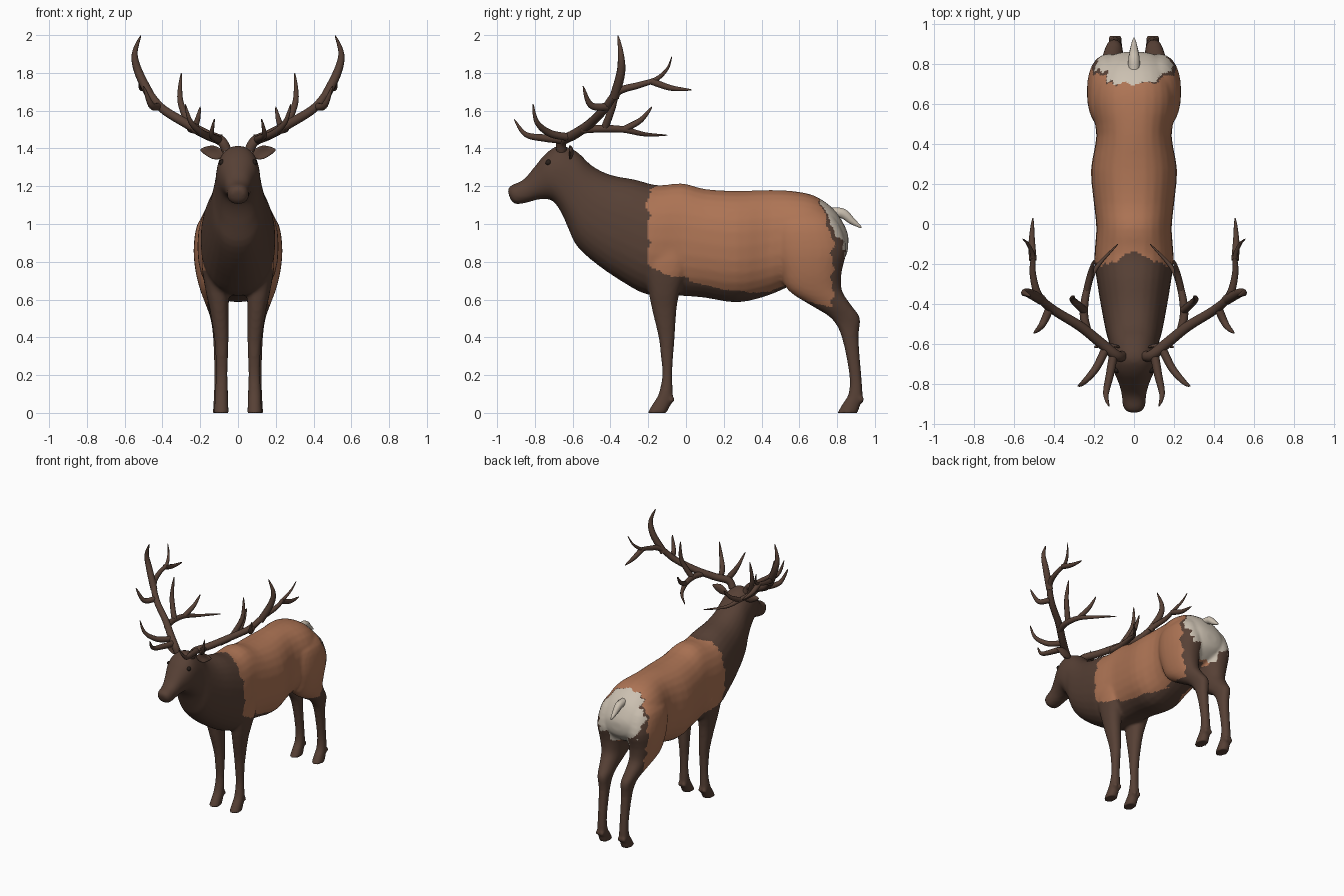
import bpy, bmesh, math
from mathutils import Vector

old = bpy.data.objects.get("Cube")
if old:
    bpy.data.objects.remove(old, do_unlink=True)


def material(name, rgb):
    mat = bpy.data.materials.new(name)
    mat.use_nodes = True
    mat.diffuse_color = (*rgb, 1)
    mat.node_tree.nodes["Principled BSDF"].inputs["Base Color"].default_value = (*rgb, 1)
    return mat


DARK = material("dark_brown_fur", (.095, .052, .036))
TAN = material("tan_fur", (.42, .175, .09))
CREAM = material("cream_fur", (.6, .53, .44))
EYE = material("black_eye", (.02, .013, .01))


def add_object(name, mesh, *mats):
    mesh.name = name
    mesh.materials.clear()
    for mat in mats:
        mesh.materials.append(mat)
    mesh.shade_smooth()
    obj = bpy.data.objects.new(name, mesh)
    bpy.context.collection.objects.link(obj)
    return obj


def smooth_rows(rows, steps):
    """Catmull-Rom interpolation through rows of numbers."""
    rows = [Vector(r) for r in rows]
    out = []
    for i in range(len(rows) - 1):
        a, b, c = rows[max(i - 1, 0)], rows[i], rows[i + 1]
        d = rows[min(i + 2, len(rows) - 1)]
        for k in range(steps):
            t = k / steps
            out.append((2 * b + (c - a) * t + (2 * a - 5 * b + 4 * c - d) * t ** 2
                        + (3 * b - a - 3 * c + d) * t ** 3) / 2)
    return out + [rows[-1]]


def loft(bm, rings, sides=28):
    """Skin rings given as (centre, u axis, v axis) with rounded sections."""
    def soft(v):
        return math.copysign(abs(v) ** .88, v)
    loops = []
    for centre, u, v in rings:
        angles = [math.tau * k / sides for k in range(sides)]
        loops.append([bm.verts.new(centre + u * soft(math.cos(a)) + v * soft(math.sin(a)))
                      for a in angles])
    faces = [bm.faces.new(loops[0]), bm.faces.new(loops[-1])]
    for p, q in zip(loops, loops[1:]):
        for k in range(sides):
            n = (k + 1) % sides
            faces.append(bm.faces.new((p[k], p[n], q[n], q[k])))
    bmesh.ops.recalc_face_normals(bm, faces=faces)


# Trunk, neck and head: top y, top z, bottom y, bottom z, half width
trunk = [
    (-.945, 1.18, -.93, 1.13, .03), (-.925, 1.205, -.9, 1.105, .054),
    (-.86, 1.235, -.835, 1.115, .062), (-.8, 1.305, -.78, 1.13, .078),
    (-.74, 1.375, -.71, 1.125, .105), (-.67, 1.415, -.66, 1.06, .116),
    (-.58, 1.385, -.62, .97, .123), (-.5, 1.31, -.575, .88, .14),
    (-.4, 1.26, -.47, .785, .16), (-.27, 1.235, -.33, .69, .183),
    (-.15, 1.205, -.2, .625, .198), (-.02, 1.215, -.03, .62, .188),
    (.1, 1.185, .1, .61, .2), (.27, 1.175, .27, .585, .215),
    (.45, 1.18, .43, .62, .188), (.6, 1.17, .57, .68, .21),
    (.7, 1.14, .68, .72, .2), (.79, 1.07, .77, .76, .165),
    (.845, .98, .84, .82, .11), (.86, .93, .858, .87, .04)]

# Legs: height, front y, back y, centre x, half width
front_leg = [
    (.97, -.2, .0, .115, .06), (.8, -.225, .02, .125, .068),
    (.65, -.2, -.03, .11, .062), (.55, -.18, -.05, .1, .05),
    (.4, -.145, -.06, .088, .038), (.3, -.133, -.068, .086, .033),
    (.2, -.125, -.073, .086, .031), (.1, -.145, -.07, .088, .035),
    (.05, -.175, -.078, .088, .036), (-.01, -.21, -.11, .088, .04)]
hind_leg = [
    (1.08, .52, .74, .09, .06), (1.0, .47, .81, .11, .105),
    (.87, .47, .85, .123, .112), (.75, .5, .825, .125, .1),
    (.65, .54, .825, .12, .08), (.57, .66, .875, .11, .06),
    (.5, .77, .922, .1, .046), (.4, .825, .913, .096, .036),
    (.2, .865, .928, .094, .031), (.1, .86, .935, .094, .034),
    (.05, .83, .925, .094, .036), (-.01, .795, .905, .094, .04)]

bm = bmesh.new()
rings = []
for yt, zt, yb, zb, w in smooth_rows(trunk, 3):
    top, bottom = Vector((0, yt, zt)), Vector((0, yb, zb))
    rings.append(((top + bottom) / 2, Vector((w, 0, 0)), (top - bottom) / 2))
loft(bm, rings)
for side in (-1, 1):
    for leg in (front_leg, hind_leg):
        loft(bm, [(Vector((side * x, (f + b) / 2, z)), Vector((w, 0, 0)),
                   Vector((0, (b - f) / 2, 0))) for z, f, b, x, w in smooth_rows(leg, 3)])
        # Dewclaws behind each fetlock
        z, f, b, x, w = leg[-2]
        for off in (-.018, .018):
            ball = bmesh.ops.create_uvsphere(bm, u_segments=10, v_segments=8, radius=.018)
            bmesh.ops.translate(bm, verts=ball["verts"], vec=(side * x + off, b + .003, z + .02))

# Fuse the shells into one skin
shell = bpy.data.meshes.new("shell")
bm.to_mesh(shell)
bm.free()
body = add_object("body", shell, DARK)
remesh = body.modifiers.new("fuse", 'REMESH')
remesh.mode = 'VOXEL'
remesh.voxel_size = .011
relax = body.modifiers.new("relax", 'SMOOTH')
relax.factor = .5
relax.iterations = 5
bpy.context.view_layer.update()
skin = bpy.data.meshes.new_from_object(body.evaluated_get(bpy.context.evaluated_depsgraph_get()))
bpy.data.objects.remove(body, do_unlink=True)
body = add_object("body", skin, DARK, TAN, CREAM)
for v in skin.vertices:
    v.co.z = max(v.co.z, 0)

flank_edge = [(-.3, .76), (-.2, .755), (0, .72), (.2, .64), (.5, .63), (.65, .59), (.9, .53)]


def flank_height(y):
    for (y0, z0), (y1, z1) in zip(flank_edge, flank_edge[1:]):
        if y <= y1:
            return z0 + (z1 - z0) * (y - y0) / (y1 - y0)
    return flank_edge[-1][1]


def coat(p):
    """Material slot of the coat at a point."""
    ragged = .008 * math.sin(p.z * 47) + .006 * math.sin(p.x * 60 + p.z * 90)
    y, z, x = p.y + ragged, p.z + ragged, abs(p.x)
    if z > .75 and (y > .705 + (1.13 - z) * .5 or (x < .08 and y > .74)):
        return 2
    rear = .70 + (1.14 - z) * .35 if z > .93 else .775
    front = -.2 + .07 * max(0, 1 - x / .1) * (z > 1)
    inner_thigh = x < .08 and z < .74 and y > .45
    return int(front < y < rear and z > flank_height(p.y) and not inner_thigh)


for face in skin.polygons:
    face.material_index = coat(face.center)


def tubes(name, branches, mat, mirror=1):
    """Tapered round branches: (base radius, path points)."""
    curve = bpy.data.curves.new(name, 'CURVE')
    curve.dimensions = '3D'
    curve.bevel_depth = 1
    curve.bevel_resolution = 3
    curve.use_fill_caps = True
    for radius, path in branches:
        pts = smooth_rows(path, 6)
        spline = curve.splines.new('POLY')
        spline.points.add(len(pts) - 1)
        for i, (sp, p) in enumerate(zip(spline.points, pts)):
            sp.co = (p.x * mirror, p.y, p.z, 1)
            sp.radius = radius * (1 - (i / (len(pts) - 1)) ** 2.2) + .002
    temp = bpy.data.objects.new(name, curve)
    bpy.context.collection.objects.link(temp)
    bpy.context.view_layer.update()
    mesh = bpy.data.meshes.new_from_object(temp.evaluated_get(bpy.context.evaluated_depsgraph_get()))
    bpy.data.objects.remove(temp, do_unlink=True)
    return add_object(name, mesh, mat)


# Antlers: main beam, crown tines, inner branch with tines, brow tines
beam = (.025, [(.06, -.66, 1.39), (.09, -.655, 1.44), (.17, -.59, 1.475), (.27, -.51, 1.53),
               (.4, -.43, 1.61), (.475, -.36, 1.7), (.505, -.25, 1.735), (.505, -.16, 1.765),
               (.53, -.1, 1.82), (.555, -.075, 1.885)])
crown_tines = [
    (.023, [(.46, -.38, 1.67), (.525, -.345, 1.8), (.547, -.345, 1.9), (.515, -.36, 1.998)]),
    (.017, [(.505, -.18, 1.755), (.51, -.08, 1.72), (.505, .03, 1.71)]),
    (.019, [(.42, -.42, 1.62), (.46, -.505, 1.63), (.5, -.545, 1.73)])]
inner_tines = [
    (.02, [(.23, -.55, 1.5), (.25, -.45, 1.505), (.235, -.33, 1.5), (.19, -.22, 1.475),
           (.08, -.1, 1.47)]),
    (.018, [(.25, -.43, 1.51), (.305, -.38, 1.65), (.3, -.36, 1.8)]),
    (.016, [(.235, -.33, 1.5), (.215, -.24, 1.55), (.2, -.18, 1.62)])]
brow_tines = [
    (.02, [(.1, -.64, 1.445), (.12, -.75, 1.455), (.14, -.85, 1.475), (.125, -.91, 1.555)]),
    (.019, [(.14, -.62, 1.46), (.19, -.72, 1.48), (.25, -.79, 1.54), (.28, -.81, 1.635)])]


def ball(name, mat, place):
    """Unit sphere with every vertex moved by a rule."""
    bm = bmesh.new()
    bmesh.ops.create_uvsphere(bm, u_segments=20, v_segments=14, radius=1)
    for v in bm.verts:
        v.co = place(v.co.copy())
    bmesh.ops.recalc_face_normals(bm, faces=bm.faces)
    mesh = bpy.data.meshes.new(name)
    bm.to_mesh(mesh)
    bm.free()
    return add_object(name, mesh, mat)


for label, side in (("left", 1), ("right", -1)):
    tubes(label + "_antler", [beam] + crown_tines + inner_tines + brow_tines, DARK, side)

    # Leaf-shaped ear with a cupped front
    def ear(c):
        leaf = 1 - .45 * max(c.x, 0)
        cup = .022 * (1 - c.z ** 2) * (1 - c.x ** 2) if c.y < 0 else 0
        return Vector((side * (.135 + .065 * c.x), -.615 + .02 * c.y + cup,
                       1.38 + .012 * c.x + .036 * c.z * leaf))
    ball(label + "_ear", DARK, ear)
    ball(label + "_eye", EYE, lambda c: Vector((side * .084, -.728, 1.325)) + c * .016)

# Short pale tail
tubes("tail", [(.028, [(0, .77, 1.06), (0, .83, 1.055), (0, .88, 1.015), (0, .93, .98)])], CREAM)
